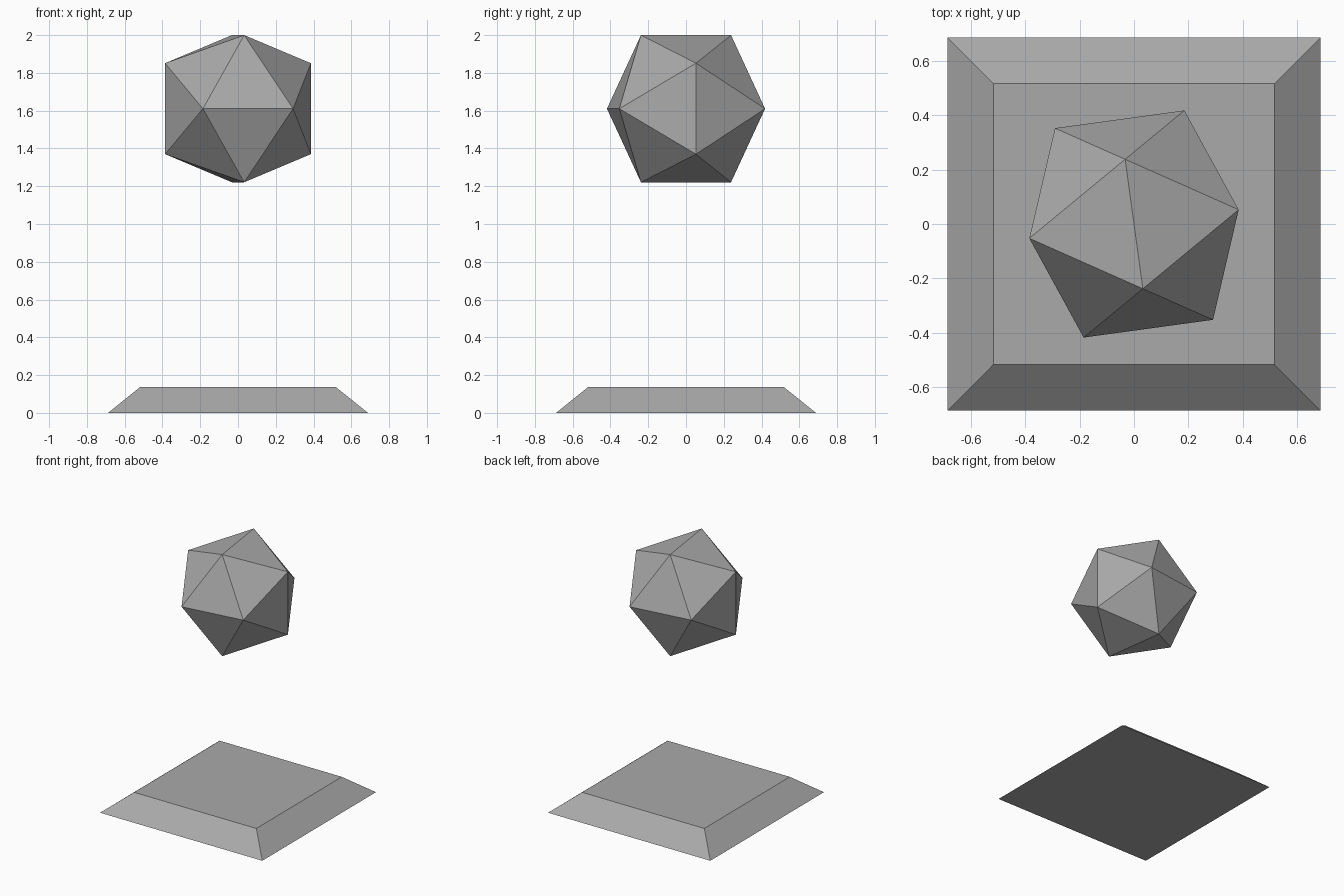
import bpy
import bmesh
from math import radians, sqrt

default = bpy.data.objects.get("Cube")
if default:
    bpy.data.objects.remove(default, do_unlink=True)

# One plain grey for the whole model
grey = bpy.data.materials.new("grey")
grey.use_nodes = True
colour = (0.4, 0.4, 0.4, 1)
grey.diffuse_color = colour
grey.node_tree.nodes["Principled BSDF"].inputs["Base Color"].default_value = colour


def add_hull(name, points):
    """Flat-shaded convex solid around the given points."""
    bm = bmesh.new()
    for p in points:
        bm.verts.new(p)
    bmesh.ops.convex_hull(bm, input=bm.verts)
    bmesh.ops.dissolve_limit(bm, angle_limit=radians(1), verts=bm.verts, edges=bm.edges)
    bmesh.ops.recalc_face_normals(bm, faces=bm.faces)
    mesh = bpy.data.meshes.new(name)
    bm.to_mesh(mesh)
    bm.free()
    mesh.materials.append(grey)
    obj = bpy.data.objects.new(name, mesh)
    bpy.context.collection.objects.link(obj)
    return obj


SIGNS = (-1, 1)

# Square plinth with sloping sides
add_hull("plinth", [(sx * half, sy * half, z)
                    for half, z in ((0.688, 0), (0.518, 0.137))
                    for sx in SIGNS for sy in SIGNS])

# Floating twenty-sided gem: corners of three crossed golden rectangles
long = 0.3895
short = long * 2 / (1 + sqrt(5))
corners = []
for s in SIGNS:
    for t in SIGNS:
        a, b = s * short, t * long
        corners += [(0, a, b), (a, b, 0), (b, 0, a)]
gem = add_hull("floating_gem", corners)
gem.location.z = 2 - long
gem.rotation_euler.z = radians(7.8)
